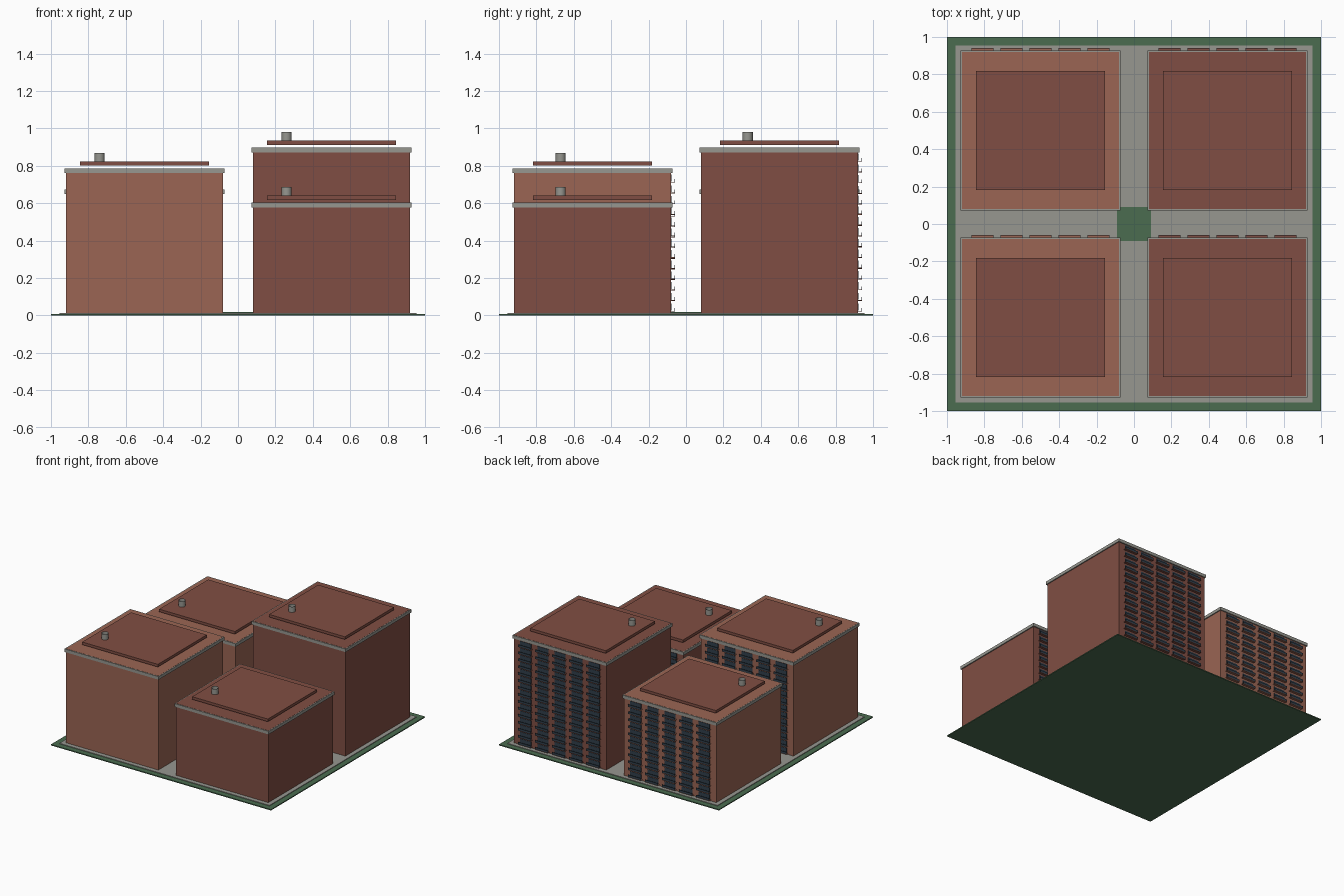
import bpy, bmesh
from mathutils import Matrix, Vector

if "Cube" in bpy.data.objects:
    bpy.data.objects.remove(bpy.data.objects["Cube"])


def material(name, rgb):
    m = bpy.data.materials.new(name)
    m.diffuse_color = (*rgb, 1)
    m.use_nodes = True
    m.node_tree.nodes["Principled BSDF"].inputs["Base Color"].default_value = m.diffuse_color
    return m


DARK = material("dark_brick", (0.216, 0.076, 0.056))
LIGHT = material("light_brick", (0.325, 0.13, 0.087))
STONE = material("stone", (0.31, 0.31, 0.28))
GRASS = material("grass", (0.07, 0.15, 0.08))
GLASS = material("glass", (0.03, 0.05, 0.07))


def finish(name, bm, mat):
    me = bpy.data.meshes.new(name)
    bm.to_mesh(me)
    bm.free()
    ob = bpy.data.objects.new(name, me)
    bpy.context.collection.objects.link(ob)
    me.materials.append(mat)
    return ob


def add_box(bm, lo, hi):
    lo, hi = Vector(lo), Vector(hi)
    bmesh.ops.create_cube(bm, size=1, matrix=Matrix.Translation((lo + hi) / 2)
                          @ Matrix.Diagonal((*(hi - lo), 1)))


def slab(name, x, y, hx, hy, z0, z1, mat):
    bm = bmesh.new()
    add_box(bm, (x - hx, y - hy, z0), (x + hx, y + hy, z1))
    return finish(name, bm, mat)


def building(name, x, y, top, floors, brick):
    base = 0.013
    # brick block with a stone band around its top edge
    slab(name + "_walls", x, y, 0.42, 0.42, base, top, brick)
    slab(name + "_cornice", x, y, 0.428, 0.428, top - 0.026, top - 0.001, STONE)
    # raised roof deck and open vent pipe
    slab(name + "_roof_deck", x, y, 0.344, 0.318, top + 0.014, top + 0.036, DARK)
    bm = bmesh.new()
    bmesh.ops.create_cone(bm, cap_ends=False, segments=16, radius1=0.027, radius2=0.027,
                          depth=0.046,
                          matrix=Matrix.Translation((x - 0.24, y - 0.17, top + 0.059)))
    for f in bm.faces:
        f.smooth = True
    finish(name + "_roof_vent", bm, STONE)

    # windows and balconies on the back face only
    glass, balcony, rails = bmesh.new(), bmesh.new(), bmesh.new()
    face = y + 0.42
    step = (top - 0.026 - base) / floors
    for row in range(floors):
        z = base + row * step
        for col in range(-2, 3):
            cx = x + col * 0.1555
            add_box(glass, (cx - 0.05, face - 0.004, z + 0.014),
                    (cx + 0.05, face + 0.003, z + 0.05))
            add_box(balcony, (cx - 0.059, face - 0.004, z + 0.007),
                    (cx + 0.059, face + 0.021, z + 0.011))
            add_box(rails, (cx - 0.059, face + 0.018, z + 0.011),
                    (cx + 0.059, face + 0.021, z + 0.027))
    finish(name + "_windows", glass, GLASS)
    finish(name + "_balcony_floors", balcony, brick)
    finish(name + "_balcony_rails", rails, GLASS)


# ground plate, paving and central lawn
slab("ground_plate", 0, 0, 1, 1, 0, 0.008, GRASS)
slab("paving", 0, 0, 0.955, 0.955, 0.006, 0.013, STONE)
slab("central_lawn", 0, 0, 0.09, 0.09, 0.008, 0.018, GRASS)

# four apartment blocks
building("front_left_block", -0.5, -0.5, 0.786, 13, LIGHT)
building("front_right_block", 0.5, -0.5, 0.604, 10, DARK)
building("back_left_block", -0.5, 0.5, 0.674, 11, LIGHT)
building("back_right_block", 0.5, 0.5, 0.898, 15, DARK)
